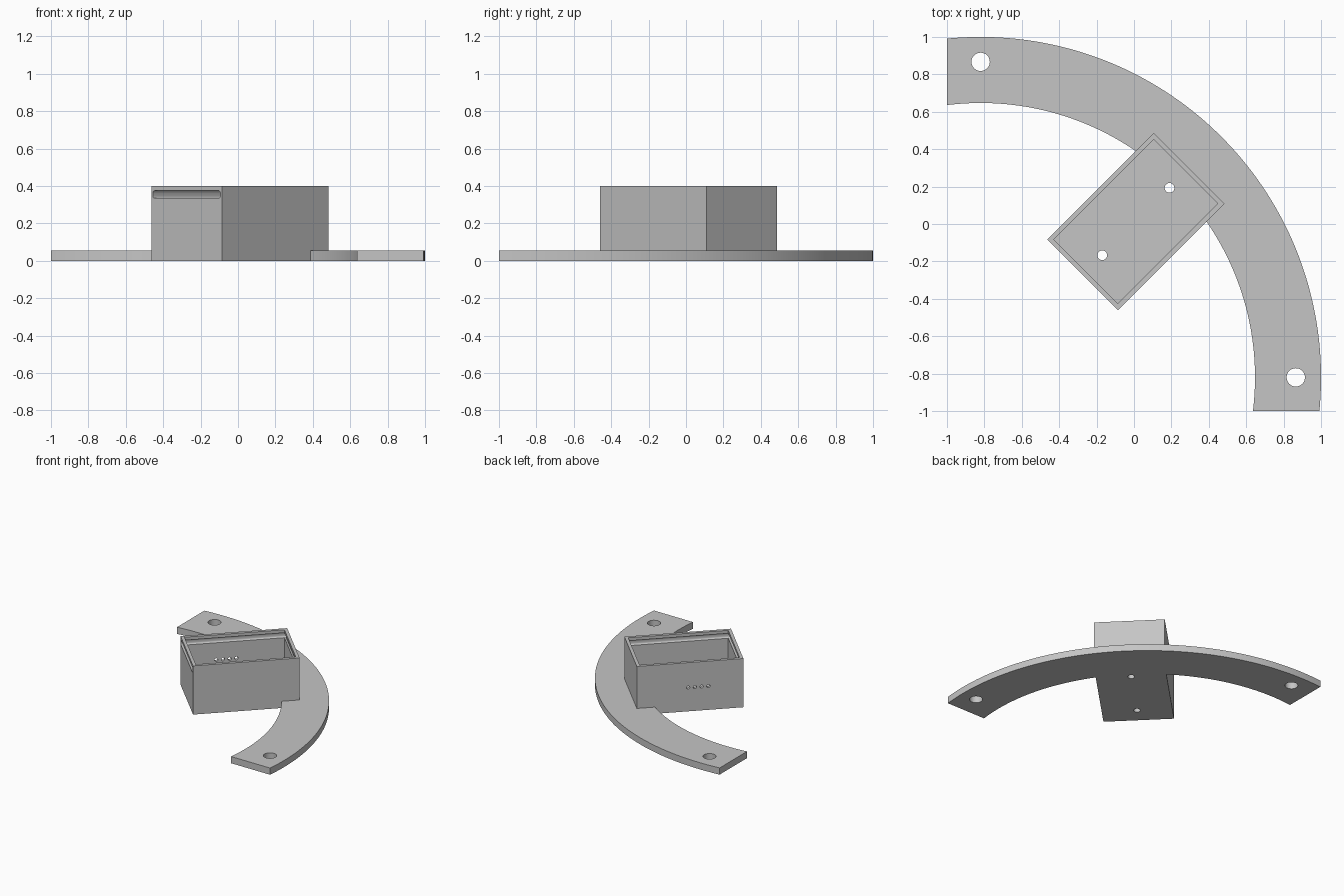
import bpy
import bmesh
from math import asin, cos, sin, pi, radians, sqrt
from mathutils import Matrix, Vector

cube = bpy.data.objects.get("Cube")
if cube:
    bpy.data.objects.remove(cube, do_unlink=True)

grey = bpy.data.materials.new("light grey plastic")
grey.use_nodes = True
colour = (0.56, 0.56, 0.56, 1)
grey.diffuse_color = colour
grey.node_tree.nodes["Principled BSDF"].inputs["Base Color"].default_value = colour

# Main dimensions
CENTRE = -0.82
OUTER, INNER = 1.82, 1.467
PLATE = 0.055
LENGTH, WIDTH, HEIGHT, WALL = 0.806, 0.534, 0.4, 0.025
BOX_FRAME = Matrix.Translation((0.01, 0.013, 0)) @ Matrix.Rotation(radians(45), 4, "Z")


def finish(name, bm):
    bmesh.ops.recalc_face_normals(bm, faces=bm.faces)
    mesh = bpy.data.meshes.new(name)
    bm.to_mesh(mesh)
    bm.free()
    obj = bpy.data.objects.new(name, mesh)
    obj.data.materials.append(grey)
    bpy.context.collection.objects.link(obj)
    return obj


def block(name, low, high, round_edges=0):
    """Block in the frame of the box, given by two opposite corners."""
    low, high = Vector(low), Vector(high)
    bm = bmesh.new()
    bmesh.ops.create_cube(bm, size=1)
    bmesh.ops.scale(bm, vec=high - low, verts=bm.verts)
    bmesh.ops.translate(bm, vec=(low + high) / 2, verts=bm.verts)
    if round_edges:
        along = [e for e in bm.edges
                 if abs(e.verts[0].co.x - e.verts[1].co.x) > 0.1]
        bmesh.ops.bevel(bm, geom=along, offset=round_edges, segments=4,
                        profile=0.5, affect="EDGES")
    bm.transform(BOX_FRAME)
    return finish(name, bm)


def drill(name, radius, depth, matrix):
    bm = bmesh.new()
    bmesh.ops.create_cone(bm, cap_ends=True, segments=32, radius1=radius,
                          radius2=radius, depth=depth, matrix=matrix)
    return finish(name, bm)


def combine(target, tool, operation):
    mod = target.modifiers.new(operation.lower(), "BOOLEAN")
    mod.operation, mod.solver, mod.object = operation, "EXACT", tool
    bpy.context.view_layer.objects.active = target
    bpy.ops.object.modifier_apply(modifier=mod.name)
    bpy.data.objects.remove(tool, do_unlink=True)


# Curved mounting plate, a quarter ring with square-cut ends
def arc(radius, steps=96):
    over = asin((1 + CENTRE) / radius)
    angles = [-over + (pi / 2 + 2 * over) * i / steps for i in range(steps + 1)]
    return [(CENTRE + radius * cos(a), CENTRE + radius * sin(a), 0) for a in angles]


bm = bmesh.new()
face = bm.faces.new([bm.verts.new(p) for p in arc(OUTER) + arc(INNER)[::-1]])
top = bmesh.ops.extrude_face_region(bm, geom=[face])["geom"]
bmesh.ops.translate(bm, vec=(0, 0, PLATE),
                    verts=[v for v in top if isinstance(v, bmesh.types.BMVert)])
bracket = finish("bracket_with_box", bm)

# Box joined to the plate, then hollowed
hl, hw = LENGTH / 2, WIDTH / 2
combine(bracket, block("box_body", (-hl, -hw, 0), (hl, hw, HEIGHT)), "UNION")
combine(bracket, block("cavity", (-hl + WALL, -hw + WALL, PLATE),
                       (hl - WALL, hw - WALL, HEIGHT + 0.1)), "DIFFERENCE")

# Sliding-lid groove, open through one short end
combine(bracket, block("lid_groove", (-hl - 0.1, -hw + 0.012, 0.335),
                       (hl - WALL + 0.012, hw - 0.012, 0.375), 0.012), "DIFFERENCE")

# Mounting holes near the plate ends
for x, y in ((CENTRE, 0.867), (0.865, CENTRE)):
    combine(bracket, drill("mounting_hole", 0.049, 0.4,
                           Matrix.Translation((x, y, 0))), "DIFFERENCE")

# Screw holes through the box floor
for side in (-1, 1):
    place = BOX_FRAME @ Matrix.Translation((side * 0.18 * sqrt(2), 0, 0))
    combine(bracket, drill("floor_hole", 0.026, 0.3, place), "DIFFERENCE")

# Row of four cable holes in one long wall
for i in range(4):
    place = (BOX_FRAME @ Matrix.Translation((0.015 - 0.051 * i, hw, 0.195))
             @ Matrix.Rotation(pi / 2, 4, "X"))
    combine(bracket, drill("cable_hole", 0.013, 0.2, place), "DIFFERENCE")

bpy.ops.object.select_all(action="DESELECT")
bracket.select_set(True)
bpy.context.view_layer.objects.active = bracket
bpy.ops.object.shade_smooth_by_angle(angle=radians(30))
